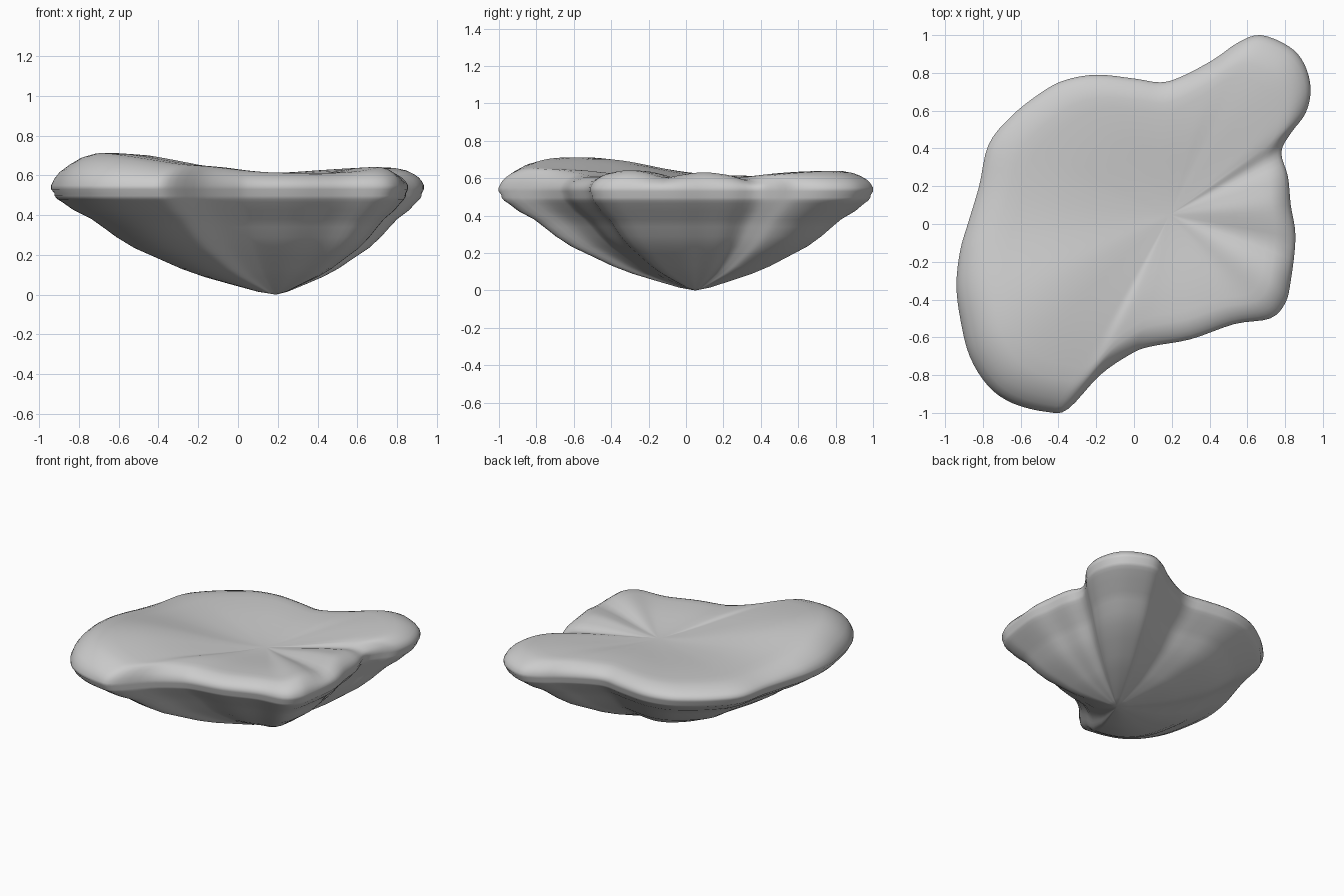
import bpy, bmesh, math
from mathutils import Vector

if "Cube" in bpy.data.objects:
    bpy.data.objects.remove(bpy.data.objects["Cube"])

# Rim outline seen from above, counter-clockwise
OUTLINE = [(.855, -.07), (.83, .1), (.815, .25), (.78, .38), (.83, .48), (.91, .59), (.935, .72), (.9, .85),
           (.82, .94), (.67, 1), (.55, .96), (.42, .87), (.25, .78), (.14, .75), (0, .77), (-.2, .79),
           (-.37, .76), (-.5, .69), (-.65, .57), (-.77, .42), (-.82, .2), (-.88, 0), (-.92, -.14),
           (-.94, -.32), (-.92, -.5), (-.87, -.7), (-.77, -.86), (-.64, -.95), (-.46, -.995), (-.35, -.98),
           (-.18, -.8), (-.02, -.69), (.08, -.65), (.3, -.61), (.53, -.53), (.72, -.5), (.8, -.42), (.83, -.3)]
TIP = Vector((.19, .05))

# Underside: (fraction of the way from tip to rim, height)
UNDER = [(.08, .015), (.21, .055), (.32, .09), (.42, .13), (.54, .19), (.63, .235), (.71, .29), (.77, .34), (.82, .38),
         (.9, .425), (.95, .465), (.972, .48), (.985, .497), (.986, .51), (1, .53), (1, .55)]
# Top: (fraction, blend from rim height to crest height)
TOP = [(.985, .28), (.965, .5), (.93, .72), (.89, .9), (.84, 1), (.77, 1)]
RIM_Z, MIDDLE_Z = .55, .575


def smooth_loop(pts, steps):
    """Catmull-Rom through a closed list of points."""
    out, n = [], len(pts)
    for i in range(n):
        a, b, c, d = (Vector(pts[(i + k) % n]) for k in (-1, 0, 1, 2))
        for s in range(steps):
            t = s / steps
            out.append(.5 * (2 * b + (c - a) * t + (2 * a - 5 * b + 4 * c - d) * t * t
                             + (3 * b - a - 3 * c + d) * t ** 3))
    return out


def bump(angle, centre, width):
    d = (angle - centre + 180) % 360 - 180
    return math.exp(-(d / width) ** 2)


def crest(angle):
    """Height of the raised border: tall front-left lobe, low lobes and creases elsewhere."""
    return (.612 + .1 * bump(angle, 217, 27) + .028 * bump(angle, 55, 20) + .03 * bump(angle, 326, 13)
            + .02 * bump(angle, 5, 12) - .025 * bump(angle, 29, 6) - .015 * bump(angle, 343, 6))


rim = smooth_loop(OUTLINE, 4)
bm = bmesh.new()


def ring(frac, height):
    verts = []
    for p in rim:
        d = p - TIP
        z = height(math.degrees(math.atan2(d.y, d.x)))
        q = TIP + d * frac
        verts.append(bm.verts.new((q.x, q.y, z)))
    return verts


rings = [ring(f, lambda a, z=z: z) for f, z in UNDER]
rings += [ring(f, lambda a, b=b: RIM_Z + (crest(a) - RIM_Z) * b) for f, b in TOP]
# Shallow dish in the middle of the top
for f in (.65, .52, .4, .28, .16, .07):
    s = f / .77
    w = s * s * (3 - 2 * s)
    rings.append(ring(f, lambda a, w=w: MIDDLE_Z + (crest(a) - MIDDLE_Z) * w))

n = len(rim)
for lo, hi in zip(rings, rings[1:]):
    for i in range(n):
        j = (i + 1) % n
        bm.faces.new((lo[i], lo[j], hi[j], hi[i]))
bottom = bm.verts.new((TIP.x, TIP.y, 0))
centre = bm.verts.new((TIP.x, TIP.y, MIDDLE_Z))
for i in range(n):
    j = (i + 1) % n
    bm.faces.new((bottom, rings[0][j], rings[0][i]))
    bm.faces.new((centre, rings[-1][i], rings[-1][j]))
bmesh.ops.recalc_face_normals(bm, faces=bm.faces)
for f in bm.faces:
    f.smooth = True

mesh = bpy.data.meshes.new("floating_rock")
bm.to_mesh(mesh)
bm.free()
rock = bpy.data.objects.new("floating_rock", mesh)
bpy.context.collection.objects.link(rock)

grey = bpy.data.materials.new("plain grey")
grey.diffuse_color = (.6, .6, .6, 1)
grey.use_nodes = True
grey.node_tree.nodes["Principled BSDF"].inputs["Base Color"].default_value = grey.diffuse_color
mesh.materials.append(grey)
